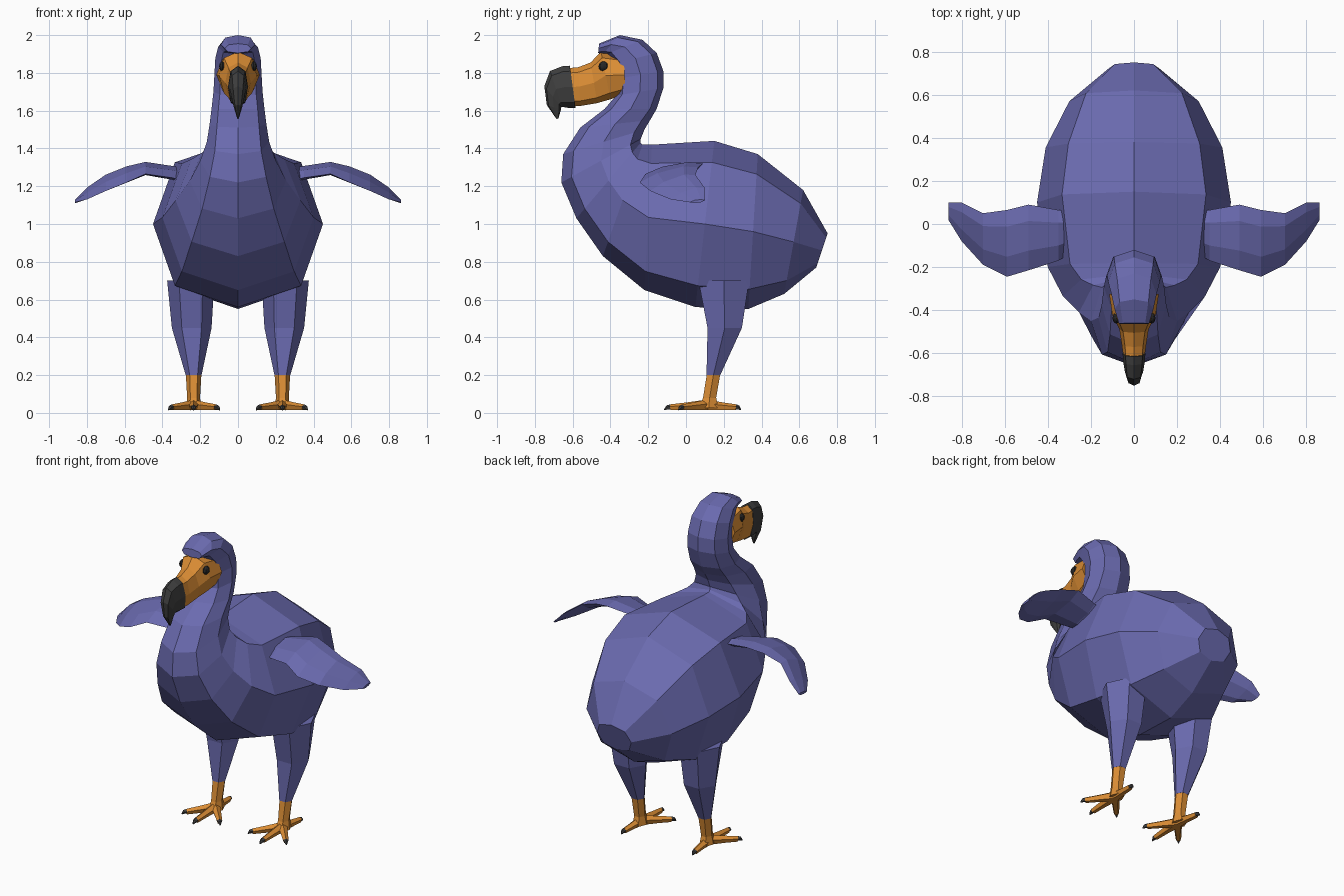
import bpy, bmesh, math
from mathutils import Vector

if "Cube" in bpy.data.objects:
    bpy.data.objects.remove(bpy.data.objects["Cube"])


def material(name, rgb):
    m = bpy.data.materials.new(name)
    m.diffuse_color = (*rgb, 1)
    m.use_nodes = True
    m.node_tree.nodes["Principled BSDF"].inputs["Base Color"].default_value = m.diffuse_color
    return m


FEATHER = material("violet feathers", (0.145, 0.145, 0.43))
ORANGE = material("orange skin", (0.72, 0.27, 0.035))
DARK = material("dark horn", (0.05, 0.05, 0.05))
EYE = material("black eye", (0.02, 0.02, 0.02))


def loft(name, rings, mat):
    """Skin a list of equal-length point rings and cap both ends."""
    bm = bmesh.new()
    loops = [[bm.verts.new(p) for p in ring] for ring in rings]
    n = len(loops[0])
    for a, b in zip(loops, loops[1:]):
        for i in range(n):
            j = (i + 1) % n
            bm.faces.new((a[i], a[j], b[j], b[i]))
    bm.faces.new(loops[0])
    bm.faces.new(loops[-1])
    bmesh.ops.recalc_face_normals(bm, faces=bm.faces)
    me = bpy.data.meshes.new(name)
    bm.to_mesh(me)
    bm.free()
    me.materials.append(mat)
    ob = bpy.data.objects.new(name, me)
    bpy.context.collection.objects.link(ob)
    return ob


def mirror(ob):
    ob.modifiers.new("mirror", 'MIRROR')
    return ob


def span_ring(ty, tz, by, bz, w, n=8, diag=1.05):
    """Ring between an upper and a lower point on the centre plane."""
    top, bot = Vector((0, ty, tz)), Vector((0, by, bz))
    mid, half = (top + bot) / 2, (top - bot) / 2
    pts = []
    for i in range(n):
        a = 2 * math.pi * i / n
        k = diag if i % 2 else 1
        pts.append(mid + half * math.cos(a) * k + Vector((w * math.sin(a) * k, 0, 0)))
    return pts


def flat_ring(x, y, z, rx, ry, n=6):
    return [(x + rx * math.cos(2 * math.pi * i / n),
             y + ry * math.sin(2 * math.pi * i / n), z) for i in range(n)]


def tube(name, path, mat, n=5):
    """Tapered tube along (point, radius) pairs running roughly level."""
    d = (Vector(path[-1][0]) - Vector(path[0][0])).normalized()
    side = d.cross(Vector((0, 0, 1))).normalized()
    up = side.cross(d)
    rings = []
    for p, r in path:
        rings.append([Vector(p) + r * (side * math.cos(2 * math.pi * i / n + math.pi / 2)
                      + up * math.sin(2 * math.pi * i / n + math.pi / 2)) for i in range(n)])
    return loft(name, rings, mat)


# Body, from tail to breast
body = [
    (.75, .95, .69, .77, .12), (.62, 1.18, .52, .63, .30),
    (.38, 1.37, .33, .55, .41), (.15, 1.44, .05, .56, .45),
    (-.18, 1.42, -.22, .65, .40), (-.23, 1.42, -.44, .83, .33),
    (-.24, 1.43, -.58, 1.03, .255), (-.24, 1.45, -.66, 1.22, .20),
]
# Neck and hood, from breast to brow
neck = [
    (-.24, 1.45, -.66, 1.22, .20), (-.22, 1.50, -.65, 1.37, .165),
    (-.19, 1.55, -.56, 1.51, .15), (-.155, 1.61, -.43, 1.61, .14),
    (-.12, 1.72, -.37, 1.68, .13), (-.12, 1.81, -.36, 1.77, .125),
    (-.155, 1.905, -.38, 1.85, .12), (-.23, 1.975, -.42, 1.90, .105),
    (-.35, 2.0, -.44, 1.90, .09), (-.46, 1.955, -.465, 1.905, .07),
]
loft("body_and_neck", [span_ring(*r) for r in body + neck[1:]], FEATHER)

# Bare face and base of the bill
face = [
    (-.33, 1.89, -.32, 1.69, .115), (-.45, 1.912, -.40, 1.66, .10),
    (-.505, 1.855, -.47, 1.64, .068), (-.57, 1.83, -.56, 1.625, .056),
    (-.625, 1.825, -.60, 1.625, .05),
]
loft("face", [span_ring(*r) for r in face], ORANGE)

# Hooked bill tip
bill = [
    (-.615, 1.838, -.585, 1.615, .053), (-.655, 1.835, -.625, 1.615, .05),
    (-.72, 1.81, -.655, 1.62, .042), (-.75, 1.73, -.66, 1.62, .035),
    (-.737, 1.63, -.662, 1.605, .022), (-.685, 1.555, -.675, 1.56, .004),
]
loft("bill_tip", [span_ring(*r) for r in bill], DARK)

# Eyes
bpy.ops.mesh.primitive_uv_sphere_add(segments=8, ring_count=6, radius=.026)
eye = bpy.context.object
eye.name = "eyes"
for v in eye.data.vertices:
    v.co = Vector((v.co.x * .7 + .082, v.co.y - .437, v.co.z + 1.835))
eye.data.materials.append(EYE)
mirror(eye)

# Wings: x, front edge (y, z), back edge (y, z), thickness
wing = [
    (.24, -.10, 1.22, .05, 1.27, .06), (.35, -.17, 1.245, .065, 1.295, .05),
    (.49, -.215, 1.265, .09, 1.32, .045), (.59, -.245, 1.22, .065, 1.30, .05),
    (.70, -.19, 1.175, .05, 1.26, .045), (.80, -.08, 1.13, .10, 1.19, .035),
    (.862, .02, 1.115, .10, 1.125, .015),
]
rings = []
for x, yf, zf, yb, zb, t in wing:
    f, b = Vector((x, yf, zf)), Vector((x, yb, zb))
    up = Vector((0, 0, t / 2))
    rings.append([f, f.lerp(b, .3) + up, f.lerp(b, .75) + up, b,
                  f.lerp(b, .75) - up, f.lerp(b, .3) - up])
mirror(loft("wings", rings, FEATHER))

# Thighs
thigh = [(.25, .20, .70, .125, .155), (.245, .205, .45, .105, .105),
         (.235, .145, .20, .042, .042)]
mirror(loft("thighs", [flat_ring(*r) for r in thigh], FEATHER))

# Shanks
shank = [(.235, .145, .20, .041, .041), (.235, .125, .08, .034, .04),
         (.235, .12, .025, .042, .06)]
mirror(loft("shanks", [flat_ring(*r) for r in shank], ORANGE))

# Toes and claws
toes = {"middle": (.235, -.115), "outer": (.368, -.04),
        "inner": (.097, -.04), "back": (.25, .29)}
heel = Vector((.235, .11, .04))
for label, (x, y) in toes.items():
    tip = Vector((x, y, .016))
    along = lambda f, z: (*heel.lerp(tip, f).xy, z)
    mirror(tube(label + "_toes", [(heel, .03), (along(.45, .034), .022),
                                  (along(.86, .028), .017)], ORANGE))
    mirror(tube(label + "_claws", [(along(.84, .03), .016), (along(.93, .028), .012),
                                   (tip, .003)], DARK))
